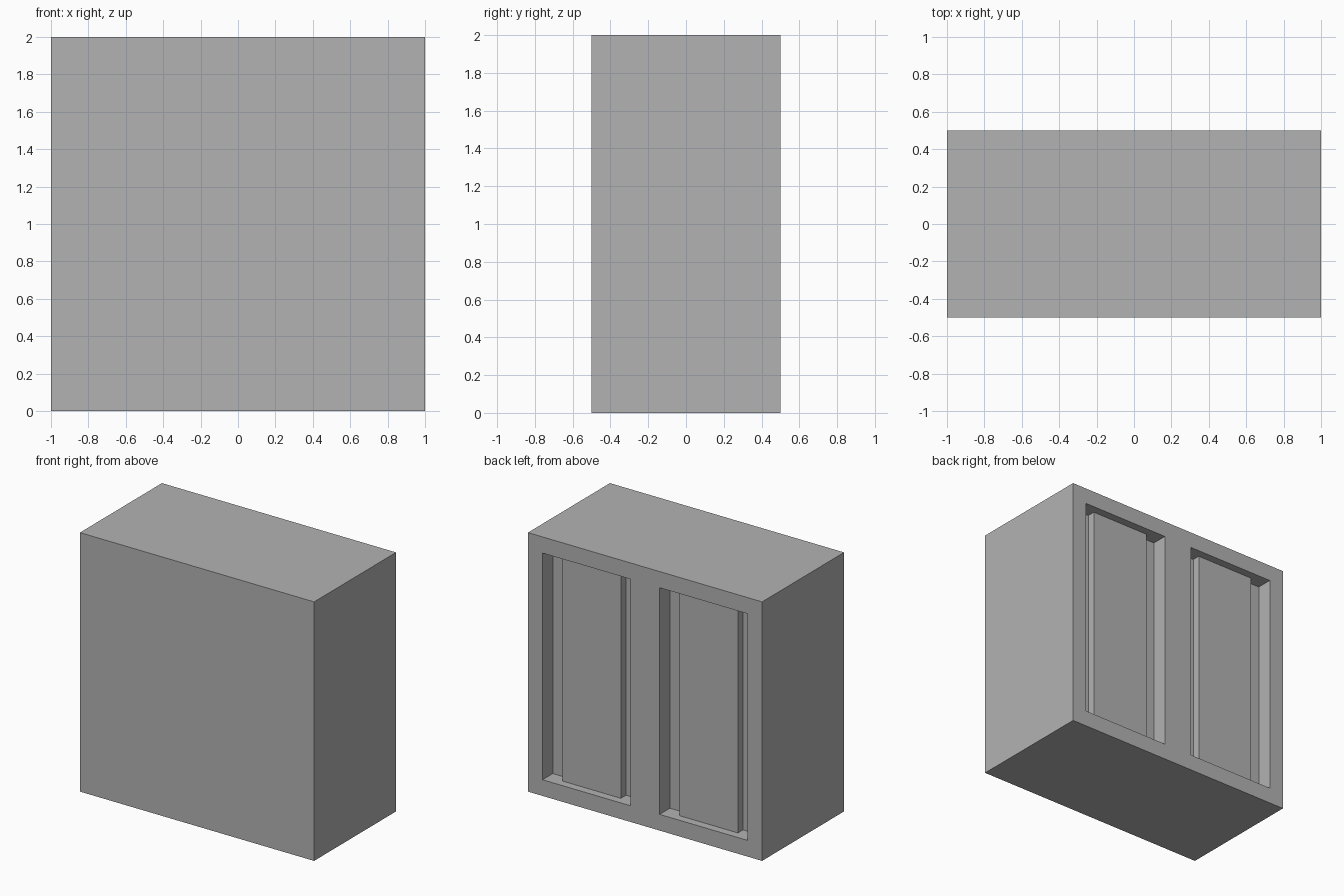
import bpy
import bmesh
from mathutils import Matrix, Vector

cube = bpy.data.objects.get("Cube")
if cube:
    bpy.data.objects.remove(cube, do_unlink=True)

grey = bpy.data.materials.new("plain grey")
grey.use_nodes = True
COLOUR = (0.45, 0.45, 0.45, 1)
grey.diffuse_color = COLOUR
grey.node_tree.nodes["Principled BSDF"].inputs["Base Color"].default_value = COLOUR

WIDTH, DEPTH, HEIGHT = 2, 1, 2
BORDER = 0.125          # frame around each recess, also the recess depth
BACK = DEPTH / 2


def box(name, low, high):
    """Flat-faced box spanning two opposite corners."""
    low, high = Vector(low), Vector(high)
    bm = bmesh.new()
    bmesh.ops.create_cube(bm, size=1, matrix=Matrix.Translation((low + high) / 2)
                          @ Matrix.Diagonal((*(high - low), 1)))
    mesh = bpy.data.meshes.new(name)
    bm.to_mesh(mesh)
    bm.free()
    mesh.materials.append(grey)
    obj = bpy.data.objects.new(name, mesh)
    bpy.context.collection.objects.link(obj)
    return obj


# Main block
body = box("cabinet_body", (-WIDTH / 2, -BACK, 0), (WIDTH / 2, BACK, HEIGHT))

for side, centre in (("left", 0.5), ("right", -0.5)):
    # Tall recess cut into the back
    cutter = box(side + "_recess_cutter",
                 (centre - 0.375, BACK - BORDER, BORDER),
                 (centre + 0.375, BACK + BORDER, HEIGHT - BORDER))
    cutter.hide_render = True
    cutter.hide_set(True)
    cut = body.modifiers.new(side + "_recess", "BOOLEAN")
    cut.operation = "DIFFERENCE"
    cut.solver = "EXACT"
    cut.object = cutter

    # Raised panel standing in the recess, full height
    box(side + "_panel",
        (centre - 0.25, BACK - BORDER, BORDER),
        (centre + 0.25, BACK - BORDER / 2, HEIGHT - BORDER))
